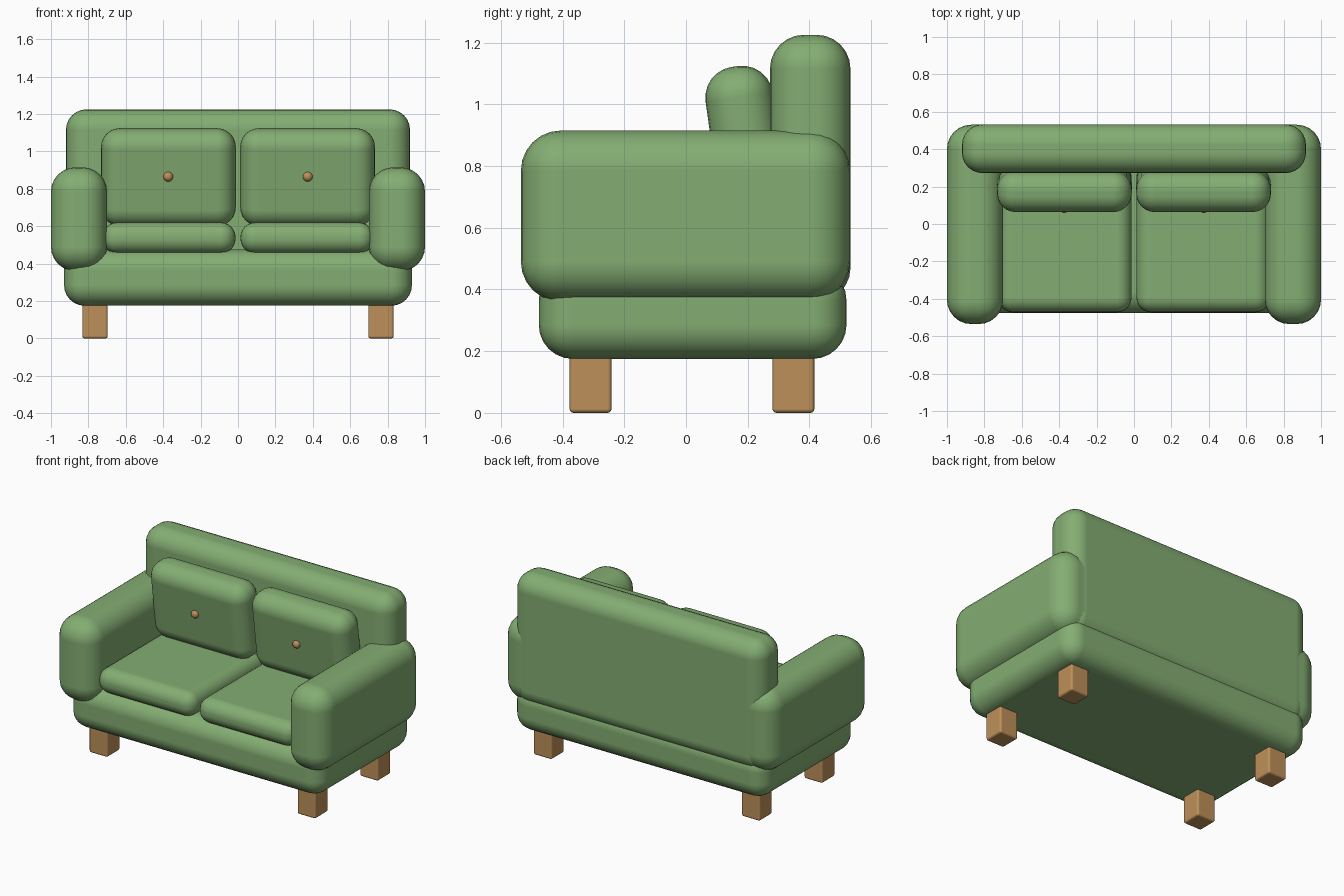
import bpy
import math

if "Cube" in bpy.data.objects:
    bpy.data.objects.remove(bpy.data.objects["Cube"])


def material(name, rgb):
    m = bpy.data.materials.new(name)
    m.diffuse_color = (*rgb, 1.0)
    m.use_nodes = True
    m.node_tree.nodes["Principled BSDF"].inputs["Base Color"].default_value = m.diffuse_color
    return m


green = material("green fabric", (0.23, 0.42, 0.17))
wood = material("light wood", (0.51, 0.28, 0.10))


def rounded_box(name, lo, hi, radius, mat, segments=6, tilt=0.0):
    """Box between two corners with softly rounded edges."""
    size = [b - a for a, b in zip(lo, hi)]
    bpy.ops.mesh.primitive_cube_add(size=1, location=[(a + b) / 2 for a, b in zip(lo, hi)])
    ob = bpy.context.object
    ob.name = name
    for v in ob.data.vertices:
        v.co = [c * s for c, s in zip(v.co, size)]
    ob.rotation_euler.x = tilt
    ob.data.materials.append(mat)
    bpy.ops.object.shade_smooth()
    bev = ob.modifiers.new("rounding", 'BEVEL')
    bev.width = radius
    bev.segments = segments
    bev.limit_method = 'NONE'
    bev.harden_normals = True
    return ob


# Base frame and backrest
rounded_box("base", (-0.93, -0.477, 0.175), (0.93, 0.52, 0.475), 0.11, green)
rounded_box("backrest", (-0.92, 0.272, 0.36), (0.92, 0.533, 1.225), 0.11, green)

TILT = math.radians(8)
for side, s in (("left", -1), ("right", 1)):
    def box(name, x0, x1, y0, y1, z0, z1, r, mat, **kw):
        xa, xb = sorted((s * x0, s * x1))
        return rounded_box(f"{side}_{name}", (xa, y0, z0), (xb, y1, z1), r, mat, **kw)

    # Armrest
    box("armrest", 0.70, 1.0, -0.535, 0.531, 0.36, 0.915, 0.13, green)
    # Seat cushion
    box("seat_cushion", 0.013, 0.725, -0.472, 0.33, 0.455, 0.62, 0.078, green)
    # Back cushion, leaning slightly forward at the top
    box("back_cushion", 0.012, 0.732, 0.085, 0.305, 0.60, 1.125, 0.1, green, tilt=TILT)
    # Button on the back cushion
    bpy.ops.mesh.primitive_uv_sphere_add(segments=20, ring_count=12, radius=0.026,
                                         location=(s * 0.373, 0.085, 0.865))
    button = bpy.context.object
    button.name = f"{side}_button"
    button.data.materials.append(wood)
    bpy.ops.object.shade_smooth()
    # Legs
    for end, y0 in (("front", -0.377), ("back", 0.28)):
        box(f"{end}_leg", 0.697, 0.832, y0, y0 + 0.136, 0.0, 0.22, 0.013, wood, segments=3)
